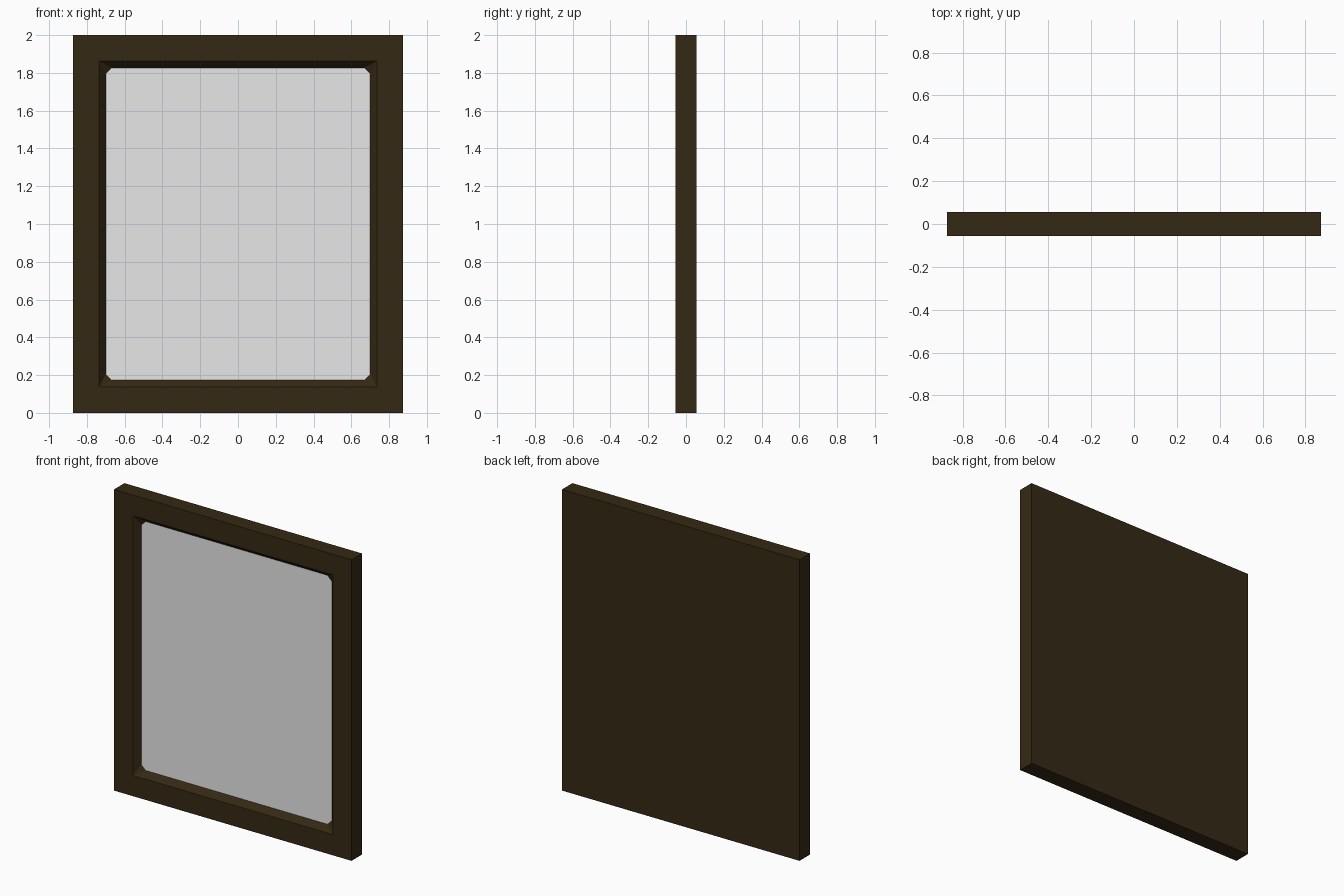
import bpy, bmesh

if "Cube" in bpy.data.objects:
    bpy.data.objects.remove(bpy.data.objects["Cube"])

W, H, D = 0.873, 2.0, 0.055      # half width, height, half depth
RIM, SLOPE, CUT = 0.138, 0.035, 0.034
GLASS_Y = -0.015


def material(name, rgb):
    m = bpy.data.materials.new(name)
    m.diffuse_color = (*rgb, 1)
    m.use_nodes = True
    m.node_tree.nodes["Principled BSDF"].inputs["Base Color"].default_value = m.diffuse_color
    return m


def make_object(name, bm, mat):
    bmesh.ops.recalc_face_normals(bm, faces=bm.faces)
    me = bpy.data.meshes.new(name)
    bm.to_mesh(me)
    bm.free()
    me.materials.append(mat)
    ob = bpy.data.objects.new(name, me)
    bpy.context.collection.objects.link(ob)


def rect(inset):
    x, a, b = W - inset, inset, H - inset
    return [(-x, a), (x, a), (x, b), (-x, b)]


def cut_corners(pts, c):
    """Two points per corner: first towards the previous corner, then the next."""
    out = []
    for i, p in enumerate(pts):
        for q in (pts[i - 1], pts[(i + 1) % 4]):
            out.append(tuple(p[k] + c * ((q[k] > p[k]) - (q[k] < p[k])) for k in (0, 1)))
    return out


def ring(bm, pts, y):
    return [bm.verts.new((x, y, z)) for x, z in pts]


brown = material("dark brown wood", (0.036, 0.022, 0.007))
grey = material("pale mirror", (0.8, 0.8, 0.8))
glass_outline = cut_corners(rect(RIM + SLOPE), CUT)

# Frame: solid back, flat rim, sloped recess with cut corners
bm = bmesh.new()
back = ring(bm, rect(0), D)
front = ring(bm, rect(0), -D)
lip = ring(bm, rect(RIM), -D)
inner = ring(bm, glass_outline, GLASS_Y)
bm.faces.new(back)
for i in range(4):
    j = (i + 1) % 4
    bm.faces.new((back[i], back[j], front[j], front[i]))
    bm.faces.new((front[i], front[j], lip[j], lip[i]))
    bm.faces.new((lip[i], lip[j], inner[2 * j], inner[2 * i + 1]))
    bm.faces.new((lip[i], inner[2 * i + 1], inner[2 * i]))
make_object("frame", bm, brown)

# Mirror pane, set in the recess
bm = bmesh.new()
pane = bm.faces.new(ring(bm, glass_outline, GLASS_Y))
ext = bmesh.ops.extrude_face_region(bm, geom=[pane])
bmesh.ops.translate(bm, vec=(0, 0.005, 0),
                    verts=[v for v in ext["geom"] if isinstance(v, bmesh.types.BMVert)])
make_object("mirror_pane", bm, grey)
